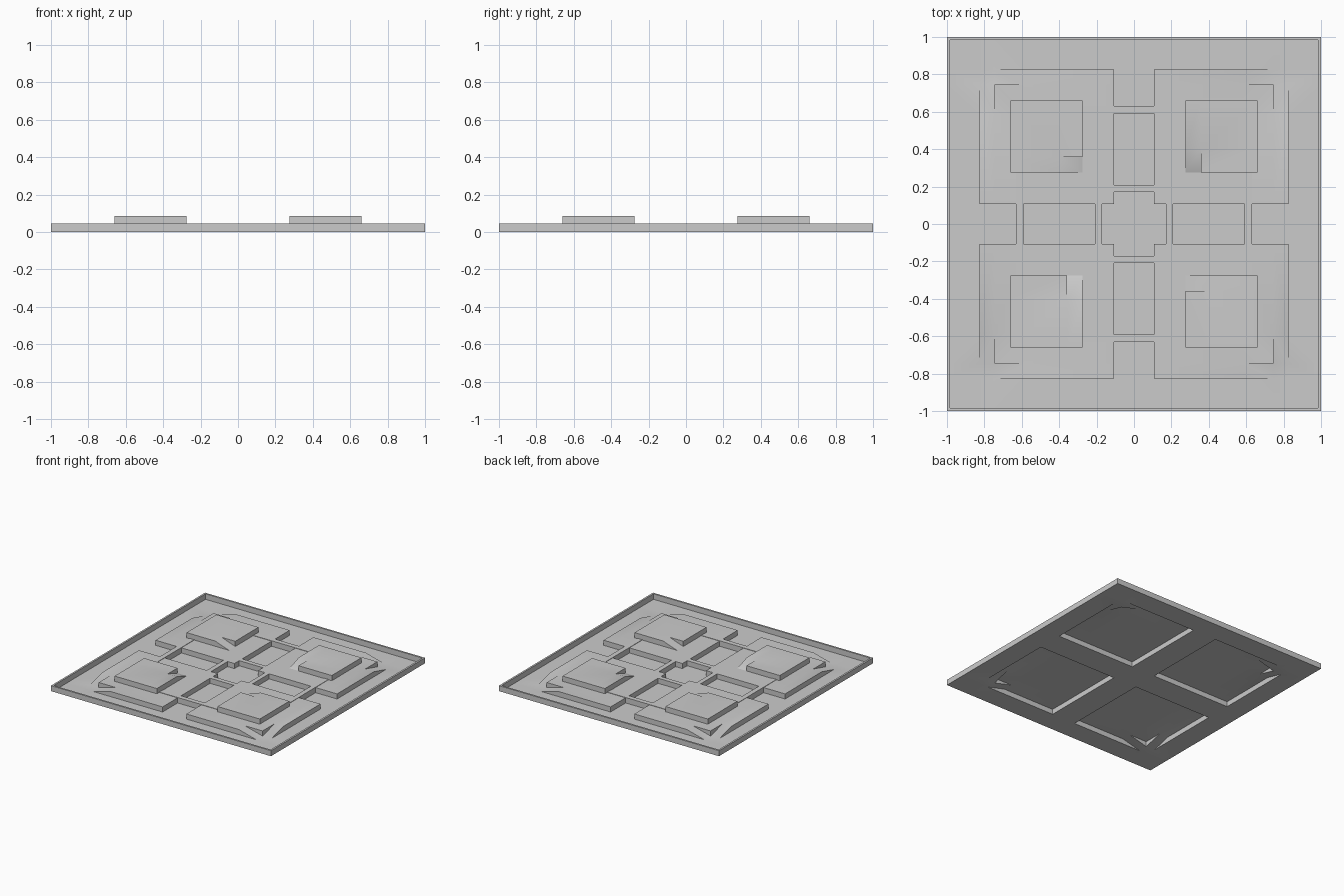
import bpy, bmesh, math
from mathutils import Vector, Matrix

if "Cube" in bpy.data.objects:
    bpy.data.objects.remove(bpy.data.objects["Cube"])

PAD, RING, RIM, TOP = 0.042, 0.045, 0.045, 0.085


def finish(name, bm):
    bmesh.ops.remove_doubles(bm, verts=bm.verts, dist=1e-5)
    mesh = bpy.data.meshes.new(name)
    bm.to_mesh(mesh)
    bm.free()
    ob = bpy.data.objects.new(name, mesh)
    bpy.context.collection.objects.link(ob)
    bpy.ops.object.select_all(action='DESELECT')
    ob.select_set(True)
    bpy.context.view_layer.objects.active = ob
    bpy.ops.object.shade_smooth_by_angle(angle=math.radians(30))
    return ob


def face(bm, pts, direction):
    """Add a face pointing along direction, dropping repeated points."""
    clean = []
    for p in pts:
        if all((p - q).length > 1e-5 for q in clean):
            clean.append(p)
    if len(clean) > 2:
        f = bm.faces.new([bm.verts.new(p) for p in clean])
        f.normal_update()
        if f.normal.dot(Vector(direction)) < 0:
            f.normal_flip()


def relief(bm, xs, ys, height, border=None):
    """Stepped sheet: height(i, j, a, b) is the height of cell i,j at corner a,b."""
    nx, ny = len(xs) - 1, len(ys) - 1

    def h(i, j, a, b):
        if 0 <= i < nx and 0 <= j < ny:
            return height(i, j, a, b)
        return border

    for i in range(nx):
        for j in range(ny):
            face(bm, [Vector((xs[i + a], ys[j + b], h(i, j, a, b)))
                      for a, b in ((0, 0), (1, 0), (1, 1), (0, 1))], (0, 0, 1))

    def wall(p, q, lo, hi, axis):
        if None in lo or None in hi:
            return
        s = 1 if sum(lo) > sum(hi) else -1
        face(bm, [Vector((*p, lo[0])), Vector((*q, lo[1])),
                  Vector((*q, hi[1])), Vector((*p, hi[0]))], axis * s)

    for i in range(nx + 1):
        for j in range(ny):
            wall((xs[i], ys[j]), (xs[i], ys[j + 1]),
                 [h(i - 1, j, 1, b) for b in (0, 1)],
                 [h(i, j, 0, b) for b in (0, 1)], Vector((1, 0, 0)))
    for i in range(nx):
        for j in range(ny + 1):
            wall((xs[i], ys[j]), (xs[i + 1], ys[j]),
                 [h(i, j - 1, a, 1) for a in (0, 1)],
                 [h(i, j, a, 0) for a in (0, 1)], Vector((0, 1, 0)))


def bars(name, x0, x1, y0, y1, z0, z1):
    """One bar repeated on all four sides."""
    bm = bmesh.new()
    for k in range(4):
        m = (Matrix.Rotation(k * math.pi / 2, 4, 'Z')
             @ Matrix.Translation(((x0 + x1) / 2, (y0 + y1) / 2, (z0 + z1) / 2))
             @ Matrix.Diagonal((x1 - x0, y1 - y0, z1 - z0, 1)))
        bmesh.ops.create_cube(bm, size=1, matrix=m)
    return finish(name, bm)


# Floor with hollow pads whose outer corners ramp down, one quarter mirrored
def pad_height(i, j, a, b):
    if 1 <= i <= 2 and 1 <= j <= 2:
        return PAD
    if i == 3 and 1 <= j <= 2:
        return 0 if j == 2 and b else PAD
    if j == 3 and 1 <= i <= 2:
        return 0 if i == 2 and a else PAD
    return 0


steps = [0, 0.108, 0.585, 0.745, 0.825, 1]
bm = bmesh.new()
relief(bm, steps, steps, pad_height)
floor = finish("floor_with_pads", bm)
mirror = floor.modifiers.new("mirror", 'MIRROR')
mirror.use_axis = (True, True, False)

# Raised blocks, each with a small ramp cut into its inner corner
bm = bmesh.new()
relief(bm, [0.275, 0.357, 0.66], [0.275, 0.4, 0.66],
       lambda i, j, a, b: PAD if (i, j, b) == (0, 0, 0) else TOP, PAD)
quarter = bm.verts[:] + bm.edges[:] + bm.faces[:]
for k in (1, 2, 3):
    new = bmesh.ops.duplicate(bm, geom=quarter)["geom"]
    bmesh.ops.rotate(bm, cent=(0, 0, 0), matrix=Matrix.Rotation(k * math.pi / 2, 3, 'Z'),
                     verts=[g for g in new if isinstance(g, bmesh.types.BMVert)])
finish("raised_blocks", bm)

# Outer rim, bridges across the channels, and thin strips joining the blocks
bars("outer_rim", -1, 0.985, 0.985, 1, 0, RIM)
bars("inner_bridges", -0.108, 0.108, 0.17, 0.208, 0, PAD)
bars("outer_bridges", -0.108, 0.108, 0.59, 0.63, 0, PAD)
bars("joining_strips", -0.275, 0.275, 0.59, 0.63, PAD, RING)
